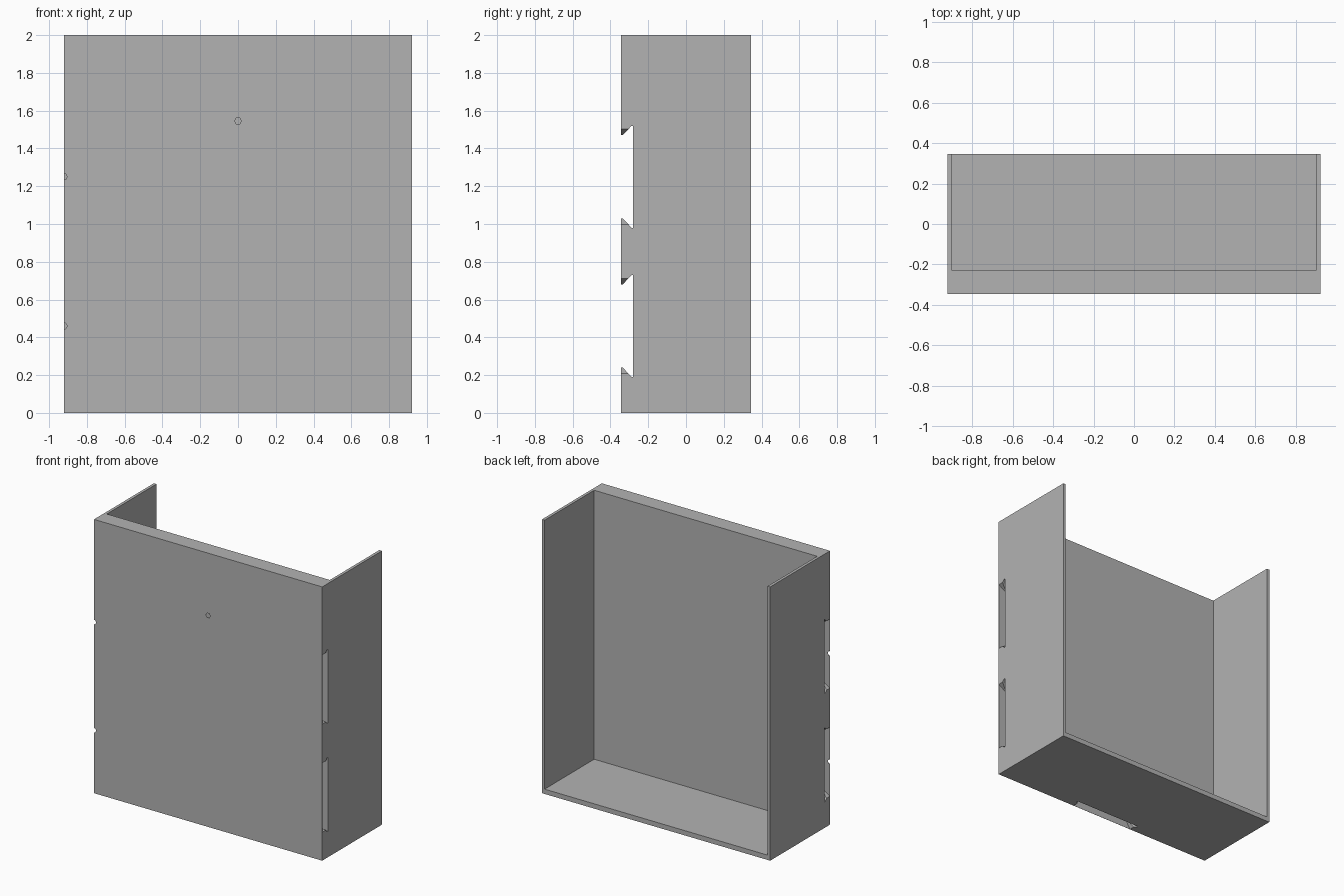
import bpy, bmesh
from mathutils import Vector

if "Cube" in bpy.data.objects:
    bpy.data.objects.remove(bpy.data.objects["Cube"])

W, D, H = 0.922, 0.345, 2.0      # half width, half depth, height
WALL, FLOOR = 0.021, 0.035       # side and floor thickness
PLATE = -0.227                   # inner face of the thick front plate
SKIN, DEEP = -D + 0.001, -0.28   # slot front and slot floor

grey = bpy.data.materials.new("plain_grey")
grey.use_nodes = True
grey.diffuse_color = (0.45, 0.45, 0.45, 1)
grey.node_tree.nodes["Principled BSDF"].inputs["Base Color"].default_value = grey.diffuse_color


def prism(name, points, offset):
    """Solid made by sweeping a closed polygon along an offset."""
    bm = bmesh.new()
    face = bm.faces.new([bm.verts.new(p) for p in points])
    swept = bmesh.ops.extrude_face_region(bm, geom=[face])["geom"]
    verts = [g for g in swept if isinstance(g, bmesh.types.BMVert)]
    bmesh.ops.translate(bm, verts=verts, vec=Vector(offset))
    bmesh.ops.recalc_face_normals(bm, faces=bm.faces)
    mesh = bpy.data.meshes.new(name)
    bm.to_mesh(mesh)
    bm.free()
    mesh.materials.append(grey)
    obj = bpy.data.objects.new(name, mesh)
    bpy.context.collection.objects.link(obj)
    return obj


def box(name, x0, x1, y0, y1, z0, z1):
    return prism(name, [(x0, y0, z0), (x1, y0, z0), (x1, y1, z0), (x0, y1, z0)], (0, 0, z1 - z0))


def cut(target, cutter):
    cutter.hide_render = True
    mod = target.modifiers.new("cut", 'BOOLEAN')
    mod.operation, mod.solver, mod.object = 'DIFFERENCE', 'EXACT', cutter
    bpy.context.view_layer.objects.active = target
    bpy.ops.object.modifier_apply(modifier=mod.name)
    bpy.data.objects.remove(cutter)


def slot(target, place, start, end, mouths):
    """Dovetail slot behind the front skin, with a flare at each open mouth."""
    half = [(DEEP, 0.27), (-0.288, 0.27), (-0.335, 0.22), (SKIN, 0.22)]
    outline = half + [(y, -v) for y, v in reversed(half)]
    sweep = place(end, 0, 0) - place(start, 0, 0)
    cut(target, prism("slot_cutter", [place(start, v, y) for y, v in outline], sweep))
    for mouth, inward in mouths:
        near, far = mouth - inward * 0.02, mouth + inward * 0.06
        plan = [(near, 0.265), (far, 0.215), (far, -0.215), (near, -0.265)]
        cut(target, prism("flare_cutter", [place(u, v, SKIN) for u, v in plan], (0, -0.29 - SKIN, 0)))


# Tray body, open at the top and back
body = box("open_tray_body", -W, W, -D, D, 0, H)
cut(body, box("cavity_cutter", -W + WALL, W - WALL, PLATE, D + 0.1, FLOOR, H + 0.1))

# Two crosswise slots and one upright slot inside the front plate
for height in (0.46, 1.25):
    slot(body, lambda u, v, y, h=height: Vector((u, y, h + v)), -1.0, 1.0, [(W, -1), (-W, 1)])
slot(body, lambda u, v, y: Vector((v, y, u)), -0.1, 1.8, [(0, 1)])

# Small locating holes in the front skin
for x, z in ((0, 1.545), (-W, 1.25), (-W, 0.46)):
    r = 0.018
    ring = [(x + a * r, -D - 0.02, z + b * r) for a, b in
            ((1, 0), (0.5, 0.87), (-0.5, 0.87), (-1, 0), (-0.5, -0.87), (0.5, -0.87))]
    cut(body, prism("hole_cutter", ring, (0, 0.04, 0)))
